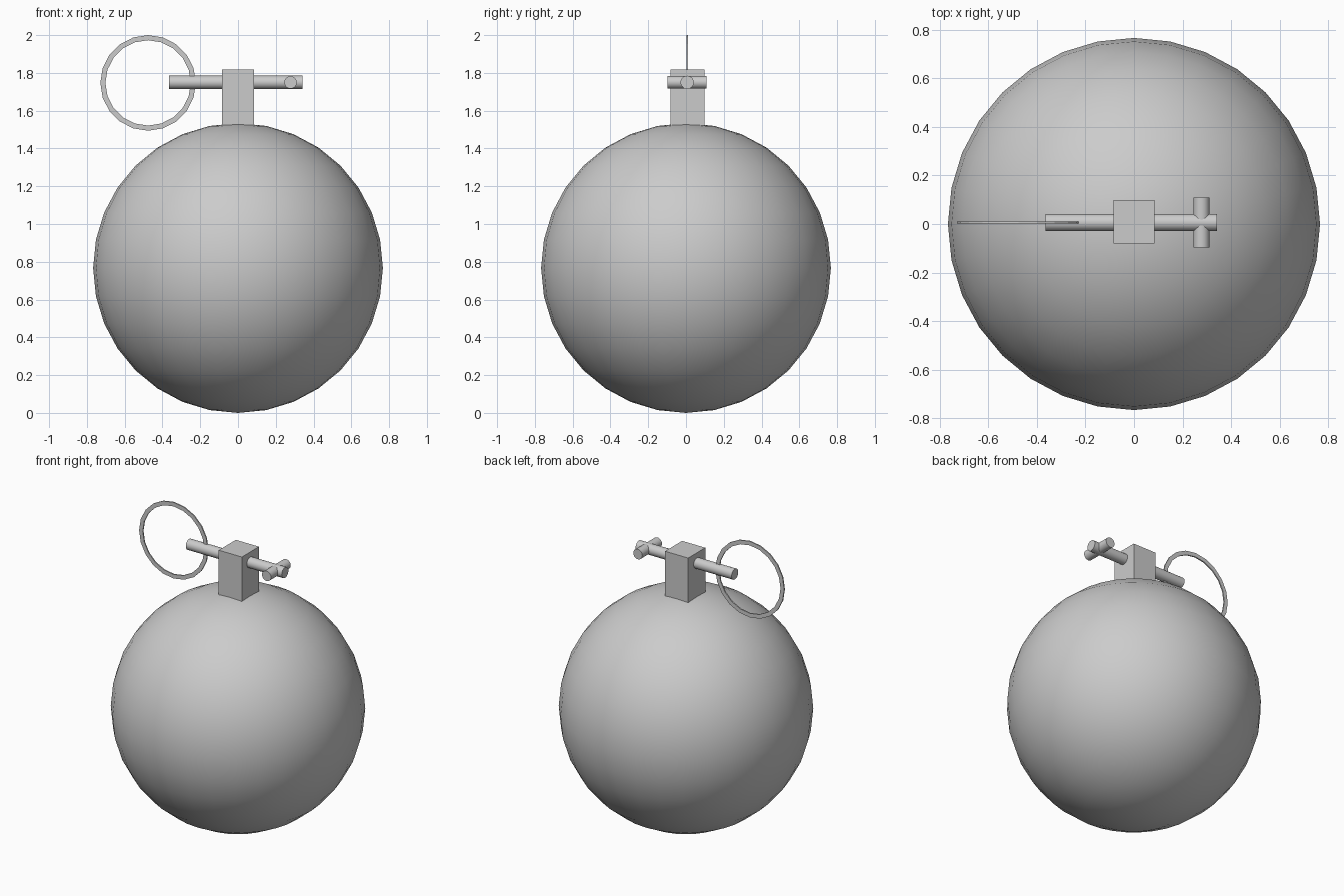
import bpy, bmesh, math

if "Cube" in bpy.data.objects:
    bpy.data.objects.remove(bpy.data.objects["Cube"])

R = 0.767
ROD_Y, ROD_Z = 0.006, 1.75


def smooth(obj, angle=35):
    bpy.ops.object.select_all(action='DESELECT')
    obj.select_set(True)
    bpy.context.view_layer.objects.active = obj
    bpy.ops.object.shade_smooth_by_angle(angle=math.radians(angle))


def rod(name, radius, length, loc, rot):
    bpy.ops.mesh.primitive_cylinder_add(vertices=32, radius=radius, depth=length,
                                        location=loc, rotation=rot)
    obj = bpy.context.object
    obj.name = name
    smooth(obj)
    return obj


# Round body resting on the ground
bpy.ops.mesh.primitive_uv_sphere_add(segments=32, ring_count=16, radius=R, location=(0, 0, R))
body = bpy.context.object
body.name = "round_body"
smooth(body)

# Square neck block, slightly sunk into the body
bpy.ops.mesh.primitive_cube_add(size=1, location=(0, 0.009, (1.45 + 1.818) / 2))
neck = bpy.context.object
neck.name = "neck_block"
neck.scale = (0.17, 0.18, 1.818 - 1.45)

# Long pin through the neck and short cross bar near its end
rod("long_pin", 0.035, 0.706, (-0.011, ROD_Y, ROD_Z), (0, math.pi / 2, 0))
rod("cross_bar", 0.033, 0.207, (0.278, ROD_Y, ROD_Z), (math.pi / 2, 0, 0))

# Thin flat pull ring: rectangular section swept round 20 sides
N, OUTER, INNER, HALF = 20, 0.253, 0.226, 0.004
section = [(OUTER, -HALF), (OUTER, HALF), (INNER, HALF), (INNER, -HALF)]
bm = bmesh.new()
loops = []
for i in range(N):
    a = 2 * math.pi * i / N
    loops.append([bm.verts.new((r * math.cos(a), y, r * math.sin(a))) for r, y in section])
for i in range(N):
    p, q = loops[i], loops[(i + 1) % N]
    for j in range(4):
        k = (j + 1) % 4
        bm.faces.new((p[j], p[k], q[k], q[j]))
bmesh.ops.recalc_face_normals(bm, faces=bm.faces)
mesh = bpy.data.meshes.new("pull_ring")
bm.to_mesh(mesh)
bm.free()
ring = bpy.data.objects.new("pull_ring", mesh)
ring.location = (-0.476, ROD_Y, 1.747)
bpy.context.collection.objects.link(ring)
